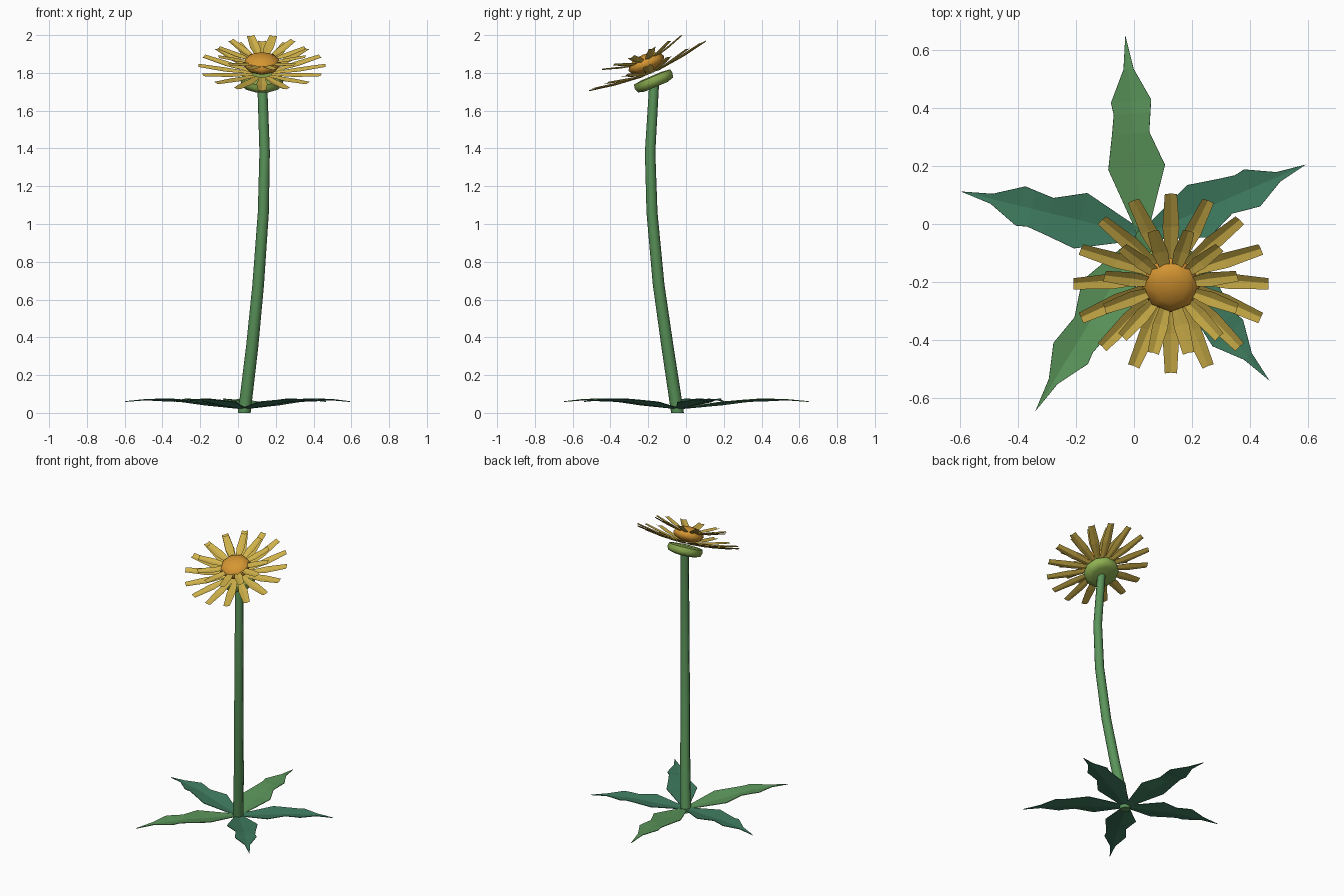
import bpy, bmesh, math
from mathutils import Matrix, Vector

if "Cube" in bpy.data.objects:
    bpy.data.objects.remove(bpy.data.objects["Cube"])


def material(name, rgb):
    m = bpy.data.materials.new(name)
    lin = [((c / 255 + 0.055) / 1.055) ** 2.4 for c in rgb]
    m.diffuse_color = (*lin, 1)
    m.use_nodes = True
    m.node_tree.nodes["Principled BSDF"].inputs["Base Color"].default_value = m.diffuse_color
    return m


STEM = material("stem green", (90, 148, 90))
DARK = material("dark leaf green", (62, 122, 94))
CALYX = material("calyx green", (142, 176, 82))
PETAL = material("petal yellow", (208, 178, 74))
DISC = material("disc orange", (214, 150, 50))


def finish(name, bm, mats, smooth=None):
    me = bpy.data.meshes.new(name)
    bm.to_mesh(me)
    bm.free()
    for m in mats:
        me.materials.append(m)
    ob = bpy.data.objects.new(name, me)
    bpy.context.collection.objects.link(ob)
    if smooth is not None:
        me.shade_smooth()
        me.set_sharp_from_angle(angle=math.radians(smooth))
    return ob


def blade(bm, frame, angle, rows, fold):
    """Creased strip running outwards; rows = (radius, height, left width, right width)."""
    turn = frame @ Matrix.Rotation(angle, 4, 'Z')
    grid = []
    for r, h, wl, wr in rows:
        mid = h - fold * (wl + wr)
        grid.append([bm.verts.new(turn @ Vector(p))
                     for p in ((r, -wr, h), (r, 0, mid), (r, wl, h))])
    for a, b in zip(grid, grid[1:]):
        for j in (0, 1):
            bm.faces.new((a[j], b[j], b[j + 1], a[j + 1]))
    bmesh.ops.remove_doubles(bm, verts=bm.verts, dist=1e-5)


def skin(bm, rings):
    """Join equal rings of points into a closed tube."""
    vs = [[bm.verts.new(p) for p in ring] for ring in rings]
    n = len(vs[0])
    for a, b in zip(vs, vs[1:]):
        for i in range(n):
            k = (i + 1) % n
            bm.faces.new((a[i], a[k], b[k], b[i]))
    bm.faces.new(vs[0][::-1])
    bm.faces.new(vs[-1])
    bmesh.ops.recalc_face_normals(bm, faces=bm.faces)


def ring(radius, z, n):
    return [Vector((radius * math.cos(math.tau * i / n),
                    radius * math.sin(math.tau * i / n), z)) for i in range(n)]


# Stem: bending tapered tube
path = [(.033, -.045, 0), (.075, -.098, .35), (.107, -.145, .68),
        (.134, -.18, 1.06), (.141, -.19, 1.38), (.128, -.168, 1.755)]
bm = bmesh.new()
skin(bm, [[Vector(p) + v for v in ring(.034 - .0016 * i, 0, 8)]
          for i, p in enumerate(path)])
finish("stem", bm, [STEM], 50)

# Leaves: five jagged blades around the stem foot
foot = Vector((.03, -.04, 0))
tips = [(-.03, .65, STEM), (.592, .205, DARK), (.467, -.54, DARK),
        (-.34, -.645, STEM), (-.597, .112, DARK)]
outline = [(0, .025, .015, .015), (.34, .06, .098, .097), (.51, .07, .075, .053),
           (.61, .075, .063, .063), (.67, .076, .069, .069),
           (.83, .073, .016, .018), (1, .062, 0, 0)]
for i, (x, y, mat) in enumerate(tips):
    d = Vector((x, y, 0)) - foot
    bm = bmesh.new()
    blade(bm, Matrix.Translation(foot), math.atan2(d.y, d.x),
          [(t * d.length, h, wl, wr) for t, h, wl, wr in outline], .08)
    leaf = finish("leaf_%d" % (i + 1), bm, [mat, DARK])
    sol = leaf.modifiers.new("dark underside", 'SOLIDIFY')
    sol.thickness = .004
    sol.offset = -1
    sol.material_offset = 1

# Flower head frame, tilted towards the front
head = Matrix.Translation((.127, -.21, 1.85)) @ Matrix.Rotation(math.radians(23), 4, 'X')

# Calyx: rounded button under the petals
bm = bmesh.new()
skin(bm, [[head @ v for v in ring(r, z, 10)] for r, z in
          ((.07, -.134), (.106, -.124), (.114, -.1), (.11, -.078), (.06, -.072))])
finish("calyx", bm, [CALYX], 60)

# Centre disc: flattened ball
bm = bmesh.new()
bmesh.ops.create_uvsphere(bm, u_segments=8, v_segments=6, radius=1,
                          matrix=head @ Matrix.Diagonal((.102, .102, .05, 1)))
finish("centre_disc", bm, [DISC], 80)

# Petals: long outer ring and shorter, more upright inner ring
outer = [(.05, -.055, .014, .014), (.2, -.034, .029, .029), (.335, -.011, .021, .021)]
inner = [(.05, .012, .014, .014), (.14, .036, .027, .027), (.236, .065, .02, .02)]
for name, count, rows, start in (("outer_petals", 16, outer, 0),
                                 ("inner_petals", 12, inner, .5)):
    bm = bmesh.new()
    for i in range(count):
        blade(bm, head, math.tau * (i + start) / count, rows, .15)
    finish(name, bm, [PETAL])
